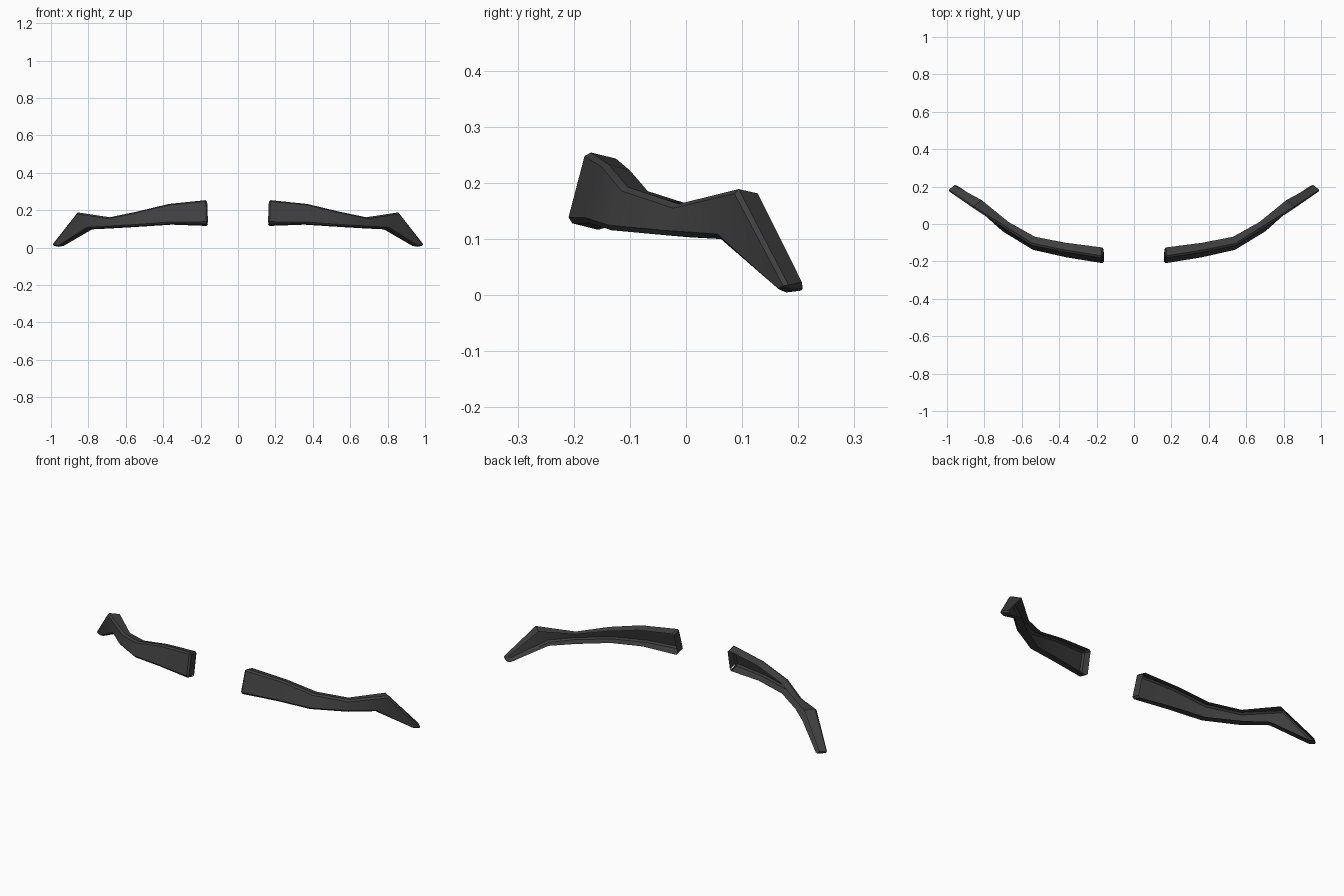
import bpy, bmesh, math

if "Cube" in bpy.data.objects:
    bpy.data.objects.remove(bpy.data.objects["Cube"])

dark = bpy.data.materials.new("dark_grey")
dark.diffuse_color = (0.05, 0.05, 0.05, 1)
dark.use_nodes = True
dark.node_tree.nodes["Principled BSDF"].inputs["Base Color"].default_value = dark.diffuse_color

# Cross-sections from the inner end to the outer tip:
# front top, front bottom, back bottom, back top
SECTIONS = [
    [(.165, -.180, .257), (.160, -.213, .130), (.160, -.158, .116), (.166, -.126, .244)],
    [(.372, -.147, .236), (.360, -.181, .129), (.355, -.131, .123), (.368, -.100, .222)],
    [(.545, -.112, .194), (.540, -.141, .116), (.525, -.092, .112), (.530, -.068, .185)],
    [(.692, -.020, .163), (.705, -.042, .107), (.675, .004, .103), (.670, .010, .160)],
    [(.864, .088, .190), (.806, .055, .100), (.780, .092, .098), (.815, .128, .181)],
    [(1.003, .180, .010), (.957, .168, .003), (.942, .204, .004), (.967, .210, .016)],
]


def eyebrow(name, side):
    """Open-backed shell: front face, top, bottom and both end walls."""
    bm = bmesh.new()
    rows = [[bm.verts.new((x * side, y, z)) for x, y, z in s] for s in SECTIONS]
    fronts = []
    for a, b in zip(rows, rows[1:]):
        fronts.append(bm.faces.new((a[0], a[1], b[1], b[0])))   # front
        bm.faces.new((a[1], a[2], b[2], b[1]))                  # bottom
        bm.faces.new((a[3], a[0], b[0], b[3]))                  # top
    bm.faces.new(rows[0])
    bm.faces.new(rows[-1])
    # chamfer around the front face and up the corners of the end walls
    edges = {e for f in fronts for e in f.edges
             if any(g not in fronts for g in e.link_faces)}
    for r in (rows[0], rows[-1]):
        edges |= {bm.edges.get((r[0], r[3])), bm.edges.get((r[1], r[2]))}
    bmesh.ops.bevel(bm, geom=list(edges), offset=.009, segments=1,
                    affect='EDGES', clamp_overlap=True)
    bmesh.ops.recalc_face_normals(bm, faces=bm.faces[:])
    # make the front face point forward
    front = min(bm.faces, key=lambda f: f.calc_center_median().y)
    if front.normal.y > 0:
        bmesh.ops.reverse_faces(bm, faces=bm.faces[:])
    mesh = bpy.data.meshes.new(name)
    bm.to_mesh(mesh)
    bm.free()
    mesh.materials.append(dark)
    ob = bpy.data.objects.new(name, mesh)
    bpy.context.collection.objects.link(ob)
    bpy.ops.object.select_all(action='DESELECT')
    ob.select_set(True)
    bpy.context.view_layer.objects.active = ob
    bpy.ops.object.shade_smooth_by_angle(angle=math.radians(35))


eyebrow("right_eyebrow", 1)
eyebrow("left_eyebrow", -1)
